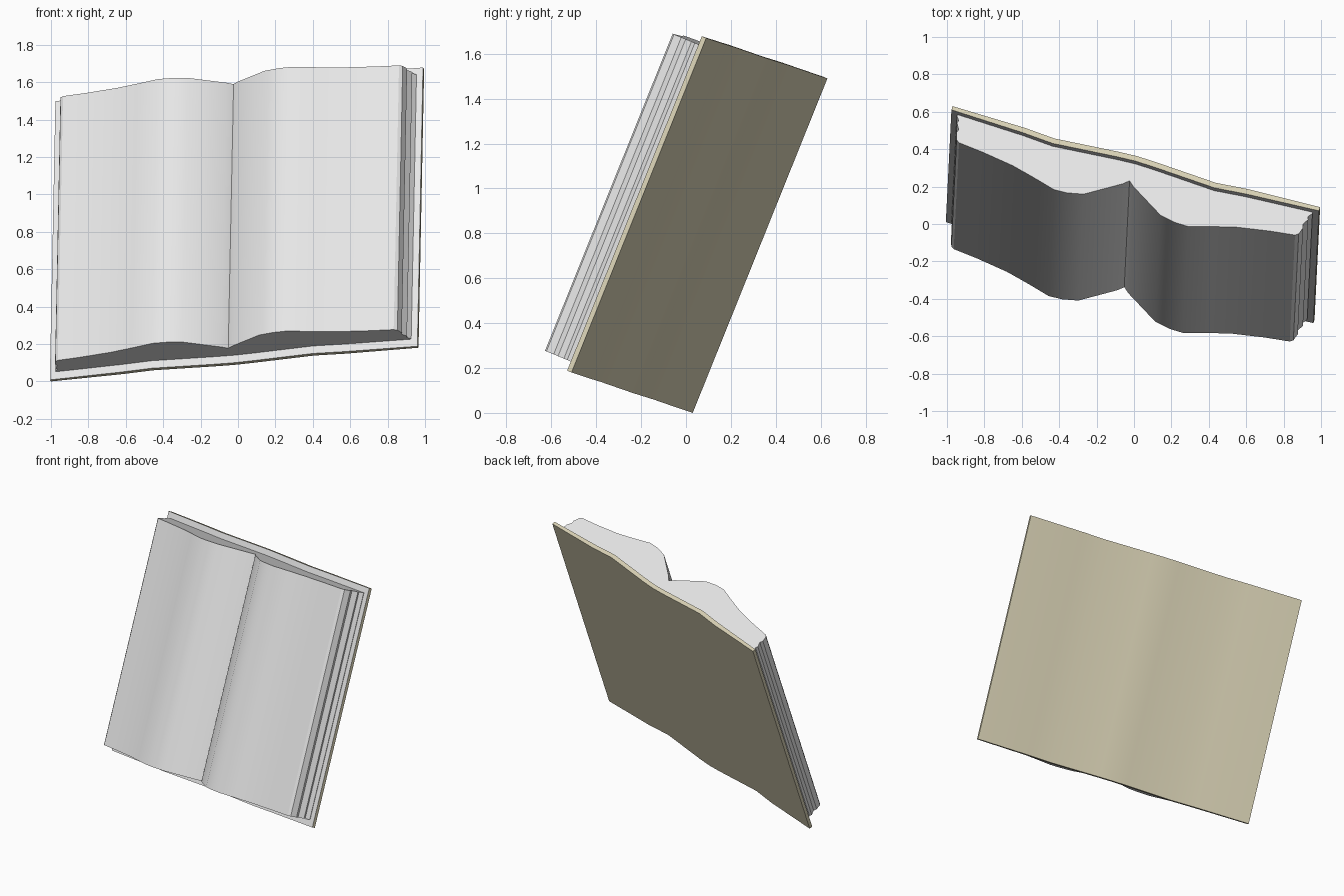
import bpy, bmesh, math
from mathutils import Vector

if "Cube" in bpy.data.objects:
    bpy.data.objects.remove(bpy.data.objects["Cube"])

# Frame of the leaning book: u across, v up the spine, n out of the pages
ORIGIN = Vector((-1.0, 0.03, 0.0))
U = Vector((1.965, -0.54, 0.18)).normalized()
V = Vector((0.03, 0.60, 1.49))
N = U.cross(V.normalized()).normalized()
MID = 1.023


def material(name, rgb):
    m = bpy.data.materials.new(name)
    m.diffuse_color = (*rgb, 1)
    m.use_nodes = True
    m.node_tree.nodes["Principled BSDF"].inputs["Base Color"].default_value = m.diffuse_color
    return m


cream = material("cream_cover", (0.69, 0.64, 0.46))
white = material("white_paper", (0.80, 0.80, 0.80))


def mirrored(half):
    """Full left-to-right outline from (offset from spine, n), spine first."""
    left = [(MID - o, n) for o, n in reversed(half)]
    right = [(MID + o, n) for o, n in half if o > 0]
    return left + right


def extrude_outline(name, front, back, v0, v1, mats, front_mat=0):
    """Extrude the closed outline front + reversed back along the spine."""
    bm = bmesh.new()
    outline = front + back[::-1]
    rings = [[bm.verts.new(ORIGIN + V * t + U * u + N * n) for u, n in outline]
             for t in (v0, v1)]
    count = len(outline)
    for i in range(count):
        j = (i + 1) % count
        f = bm.faces.new((rings[0][i], rings[0][j], rings[1][j], rings[1][i]))
        if i < len(front) - 1:
            f.material_index = front_mat
    bm.faces.new(rings[0])
    bm.faces.new(rings[1])
    bmesh.ops.recalc_face_normals(bm, faces=bm.faces)
    me = bpy.data.meshes.new(name)
    bm.to_mesh(me)
    bm.free()
    for m in mats:
        me.materials.append(m)
    ob = bpy.data.objects.new(name, me)
    bpy.context.collection.objects.link(ob)
    bpy.context.view_layer.objects.active = ob
    ob.select_set(True)
    bpy.ops.object.shade_smooth_by_angle(angle=math.radians(28))
    ob.select_set(False)
    return ob


# Cover: gently waved board, cream outside and paper-lined inside
cover_half = [(0, -0.004), (0.10, 0.0), (0.45, 0.024), (0.62, 0.010), (1.023, 0.0)]
cover_back = mirrored(cover_half)
cover_front = mirrored([(o, n + (0.03 if o < 1 else 0.022)) for o, n in cover_half])
extrude_outline("cover", cover_front, cover_back, 0, 1, [cream, white], 1)

# Pages: two swelling halves meeting in the gutter, with a ragged fore edge
right_half = [(0, 0.128), (0.03, 0.155), (0.214, 0.272), (0.30, 0.290), (0.374, 0.292),
              (0.50, 0.255), (0.624, 0.222), (0.80, 0.193), (0.935, 0.177), (0.952, 0.165),
              (0.965, 0.125), (0.958, 0.105), (0.978, 0.07), (0.972, 0.055), (0.99, 0.03)]
page_front = mirrored(right_half)
page_back = mirrored([(o, n + 0.026) for o, n in cover_half[:-1]] + [(0.985, 0.022)])
extrude_outline("pages", page_front, page_back, 0.027, 0.975, [white])
